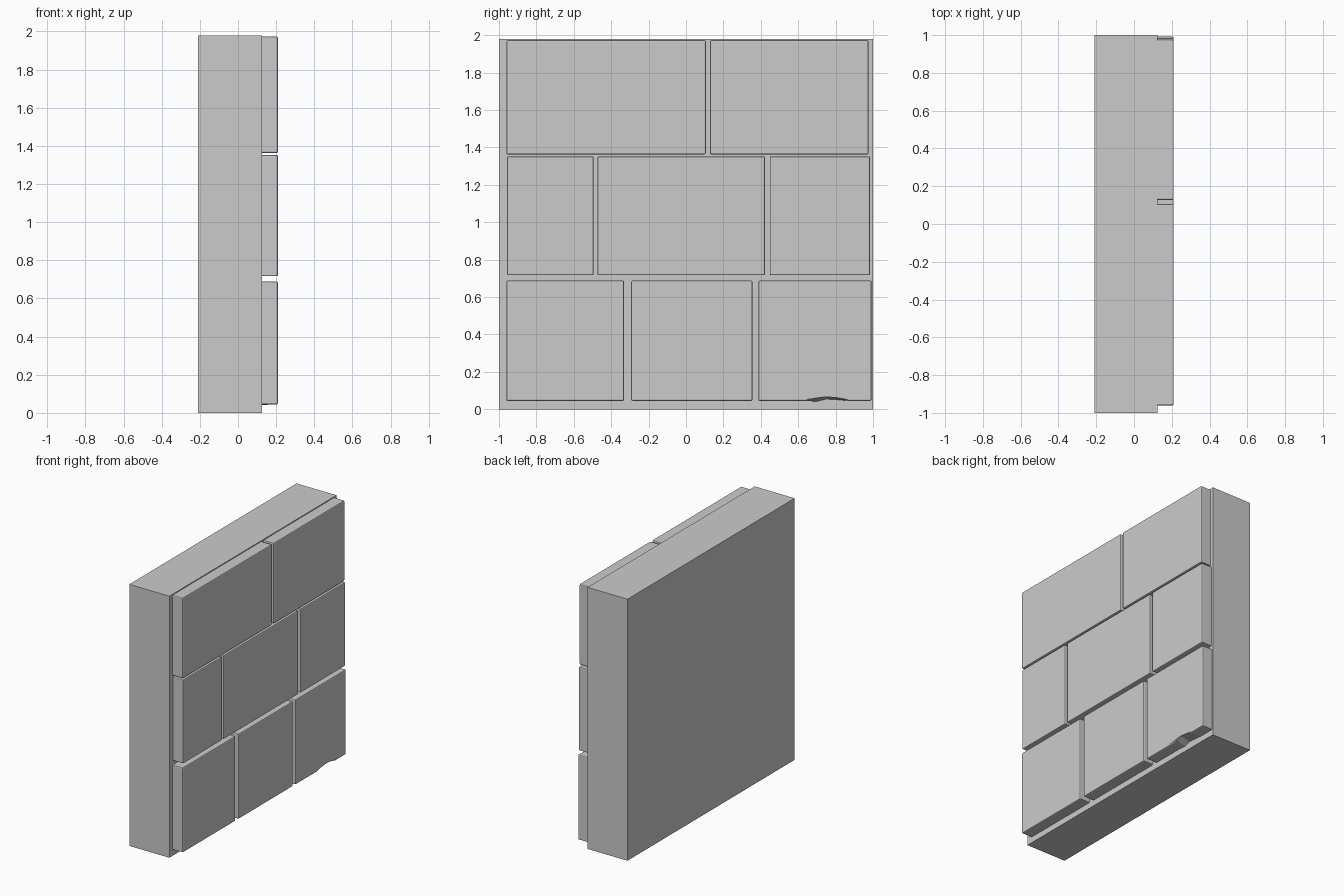
import bpy, bmesh

if "Cube" in bpy.data.objects:
    bpy.data.objects.remove(bpy.data.objects["Cube"])

BACK, FACE, FRONT = -0.21, 0.125, 0.21   # x of wall back, wall face, stone face


def finish(bm, name):
    bmesh.ops.recalc_face_normals(bm, faces=bm.faces[:])
    mesh = bpy.data.meshes.new(name)
    bm.to_mesh(mesh)
    bm.free()
    obj = bpy.data.objects.new(name, mesh)
    bpy.context.collection.objects.link(obj)
    return obj


def stone(name, y0, y1, z0, z1, chip=()):
    """Stone slab with eased front edges; chip = (y, front rise, back rise) along the bottom."""
    corners = [(y0, z0), (y1, z0), (y1, z1), (y0, z1)]
    front = corners[:1] + [(y, z0 + f) for y, f, b in chip] + corners[1:]
    back = corners[:1] + [(y, z0 + b) for y, f, b in chip] + corners[1:]
    bm = bmesh.new()
    fv = [bm.verts.new((FRONT, y, z)) for y, z in front]
    bv = [bm.verts.new((FACE - 0.005, y, z)) for y, z in back]
    bm.faces.new(fv)
    bm.faces.new(bv[::-1])
    n = len(fv)
    for i in range(n):
        j = (i + 1) % n
        bm.faces.new((fv[i], bv[i], bv[j], fv[j]))
    # ease the front rim and the four corner edges
    edges = [bm.edges.get((fv[i], fv[(i + 1) % n])) for i in range(n)]
    edges += [bm.edges.get((fv[i], bv[i])) for i in (0, n - 3, n - 2, n - 1)]
    bmesh.ops.bevel(bm, geom=edges, offset=0.007, segments=2, profile=0.5,
                    affect='EDGES', clamp_overlap=True)
    return finish(bm, name)


# Wall core
bm = bmesh.new()
bmesh.ops.create_cube(bm, size=1)
for v in bm.verts:
    v.co.x = FACE if v.co.x > 0 else BACK
    v.co.y *= 2
    v.co.z = 1.98 if v.co.z > 0 else 0
finish(bm, "wall_core")

# Stone courses: z range, then the y range of each stone
courses = {
    "bottom": (0.045, 0.688, [(-0.96, -0.331), (-0.293, 0.355), (0.387, 0.992)]),
    "middle": (0.717, 1.352, [(-0.956, -0.494), (-0.473, 0.422), (0.448, 0.984)]),
    "top": (1.363, 1.973, [(-0.96, 0.106), (0.128, 0.976)]),
}
# Broken lower edge on the last bottom stone
chip = [(0.645, 0, 0), (0.70, 0.016, -0.004), (0.748, 0.028, 0.008),
        (0.80, 0.018, 0.006), (0.866, 0, 0)]
for course, (z0, z1, spans) in courses.items():
    for i, (y0, y1) in enumerate(spans):
        broken = course == "bottom" and i == 2
        stone(f"{course}_stone_{i + 1}", y0, y1, z0, z1, chip if broken else ())
